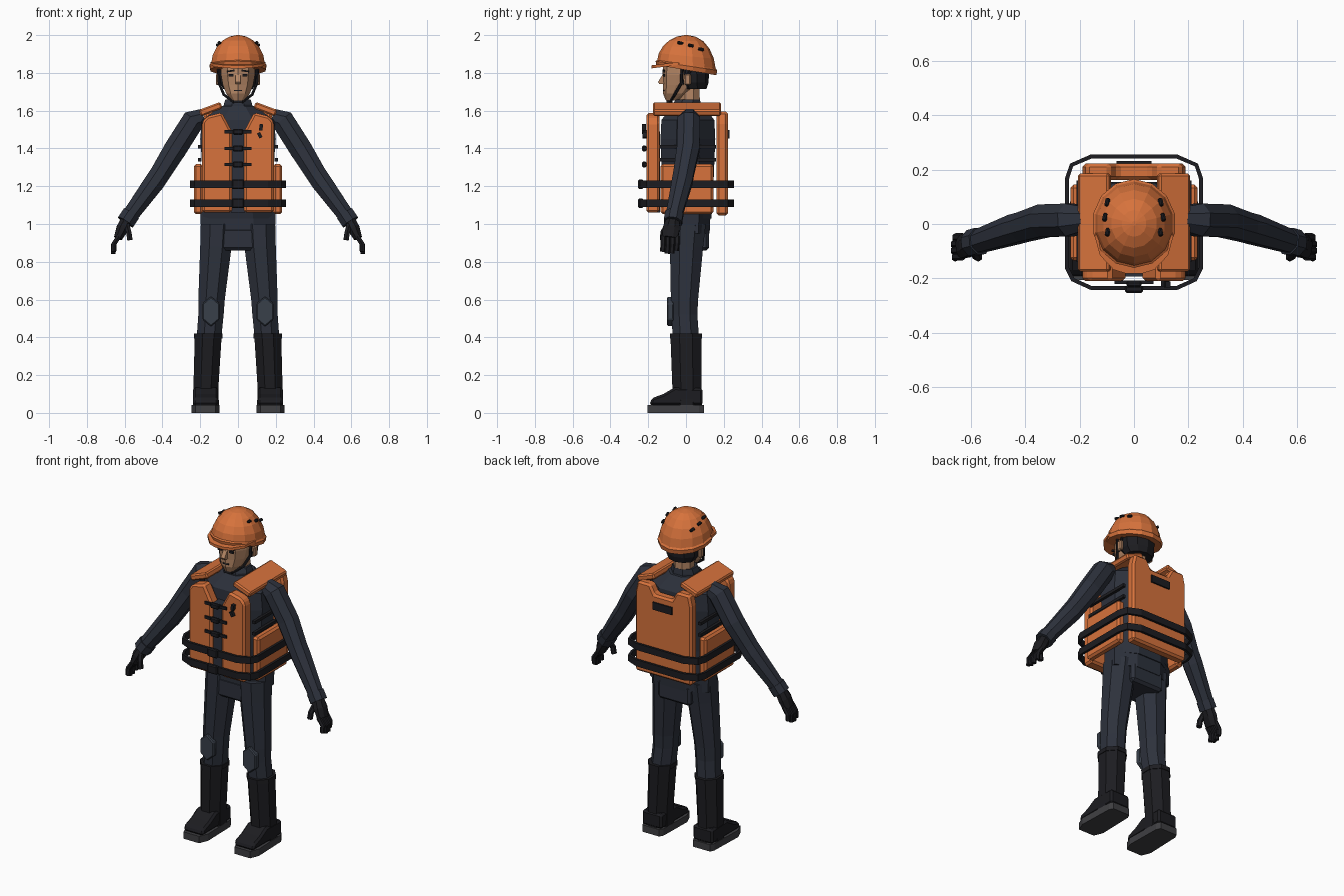
import bpy, bmesh, math
from mathutils import Vector, Matrix

if "Cube" in bpy.data.objects:
    bpy.data.objects.remove(bpy.data.objects["Cube"])


def material(name, r, g, b):
    m = bpy.data.materials.new(name)
    m.diffuse_color = (r, g, b, 1)
    m.use_nodes = True
    m.node_tree.nodes["Principled BSDF"].inputs["Base Color"].default_value = m.diffuse_color
    return m


ORANGE = material("orange_foam", 0.68, 0.17, 0.045)
SUIT = material("navy_suit", 0.026, 0.031, 0.045)
BLACK = material("black_rubber", 0.012, 0.012, 0.015)
PAD = material("pad", 0.04, 0.05, 0.068)
SOLE = material("sole", 0.05, 0.05, 0.055)
SKIN = material("skin", 0.46, 0.24, 0.13)


def finish(name, bm, mat, bevel=0):
    bmesh.ops.recalc_face_normals(bm, faces=bm.faces)
    if bevel:
        sharp = [e for e in bm.edges if e.is_manifold and e.calc_face_angle() > 0.6]
        bmesh.ops.bevel(bm, geom=sharp, offset=bevel, segments=1, affect='EDGES')
    me = bpy.data.meshes.new(name)
    bm.to_mesh(me)
    bm.free()
    ob = bpy.data.objects.new(name, me)
    bpy.context.collection.objects.link(ob)
    me.materials.append(mat)
    return ob


def box(name, loc, size, mat, rot=(0, 0, 0), bevel=0):
    bm = bmesh.new()
    bmesh.ops.create_cube(bm, size=1, matrix=Matrix.Diagonal((*size, 1)))
    ob = finish(name, bm, mat, bevel)
    ob.location, ob.rotation_euler = loc, rot
    return ob


def prism(name, pts, axis, a, b, mat, bevel=0, caps=True):
    """Extrude a 2D profile along an axis from a to b."""
    place = {'x': lambda p, t: (t, p[0], p[1]), 'y': lambda p, t: (p[0], t, p[1]),
             'z': lambda p, t: (p[0], p[1], t)}[axis]
    bm = bmesh.new()
    rings = [[bm.verts.new(place(p, t)) for p in pts] for t in (a, b)]
    for i in range(len(pts)):
        j = (i + 1) % len(pts)
        bm.faces.new((rings[0][i], rings[0][j], rings[1][j], rings[1][i]))
    if caps:
        for r in rings:
            bm.faces.new(r)
    return finish(name, bm, mat, bevel)


def loft(name, stations, mat, n=8, flat=True):
    """Skin rings (x, y, z, rx, ry); rings lie flat or follow the path."""
    bm, rings = bmesh.new(), []
    c = [Vector(s[:3]) for s in stations]
    k = 1 / math.cos(math.pi / n)
    for i, s in enumerate(stations):
        t = Vector((0, 0, 1)) if flat else (c[min(i + 1, len(c) - 1)] - c[max(i - 1, 0)]).normalized()
        u = Vector((0, 1, 0)).cross(t).normalized()
        v = t.cross(u)
        angles = [2 * math.pi * (j + 0.5) / n for j in range(n)]
        rings.append([bm.verts.new(c[i] + k * (u * s[3] * math.cos(a) + v * s[4] * math.sin(a))) for a in angles])
    for p, q in zip(rings, rings[1:]):
        for j in range(n):
            bm.faces.new((p[j], p[(j + 1) % n], q[(j + 1) % n], q[j]))
    bm.faces.new(rings[0])
    bm.faces.new(rings[-1])
    return finish(name, bm, mat)


def rod(name, pts, r, mat, n=6):
    return loft(name, [(*p, r, r) for p in pts], mat, n, flat=False)


# Torso, waist and pelvis
loft("torso", [(0, .025, 1.03, .19, .11), (0, .01, 1.2, .18, .135), (0, .01, 1.45, .2, .145),
               (0, .01, 1.55, .19, .14), (0, .01, 1.625, .09, .085)], SUIT)
loft("waist", [(0, .025, .95, .195, .1), (0, .025, 1.06, .2, .105)], SUIT)
box("pelvis", (0, .022, .92), (.22, .2, .12), SUIT, bevel=.015)
loft("collar", [(0, .005, 1.59, .08, .078), (0, .005, 1.635, .075, .073), (0, .01, 1.66, .066, .064)], SUIT)

# Head and face
loft("neck", [(0, .02, 1.62, .055, .055), (0, .015, 1.73, .055, .055)], SKIN)
loft("head", [(0, -.07, 1.655, .032, .035), (0, -.045, 1.69, .062, .073), (0, -.022, 1.735, .08, .095),
              (0, -.012, 1.79, .09, .108), (0, -.008, 1.86, .09, .105)], SKIN, 10)
loft("hair", [(0, .04, 1.715, .078, .065), (0, .03, 1.75, .096, .085), (0, .025, 1.86, .1, .095)], BLACK, 10)
prism("nose", [(-.118, 1.8), (-.148, 1.752), (-.14, 1.74), (-.1, 1.742)], 'x', -.013, .013, SKIN)
box("mouth", (0, -.112, 1.707), (.04, .02, .007), BLACK)
for s in (-1, 1):
    box("ear", (s * .106, .008, 1.765), (.022, .035, .06), SKIN, bevel=.006)
    box("eye", (s * .038, -.117, 1.787), (.026, .012, .012), BLACK)
    box("eyebrow", (s * .039, -.118, 1.81), (.04, .014, .009), BLACK, rot=(0, s * .15, 0))

# Helmet shell, tilted down toward the back
shell = loft("helmet_shell", [(0, .002, z, r, r * 1.06) for z, r in
             ((1.815, .146), (1.838, .15), (1.846, .142), (1.89, .134), (1.935, .113), (1.97, .083),
              (1.992, .045), (2.0, .008))], ORANGE, 14)
for v in shell.data.vertices:
    v.co.z -= .17 * v.co.y * (2.0 - v.co.z) / .185
half = [(.146, -.04), (.125, -.115), (.075, -.168), (.03, -.182)]
brim = prism("helmet_brim", half + [(-x, y) for x, y in reversed(half)], 'z', 1.834, 1.85, ORANGE)
for v in brim.data.vertices:
    v.co.z += .12 * (v.co.y + .1)
for s in (-1, 1):
    for y, z, x in ((-.03, 1.958, .097), (.025, 1.945, .107), (.08, 1.925, .098)):
        box("helmet_vent", (s * x, y, z), (.016, .03, .016), BLACK, rot=(-.3, s * .7, 0), bevel=.004)
    rod("chin_strap", [(s * .104, -.02, 1.84), (s * .1, -.025, 1.745), (s * .075, -.06, 1.685),
                       (s * .02, -.085, 1.645)], .007, BLACK)
    rod("rear_chin_strap", [(s * .108, .04, 1.84), (s * .099, -.02, 1.74)], .006, BLACK)
box("chin_cup", (0, -.087, 1.648), (.05, .03, .014), BLACK)

# Vest: back panel, centre placket, then mirrored pieces
back = [(.19, 1.045), (.19, 1.53), (.175, 1.595), (.09, 1.595), (.06, 1.54)]
prism("vest_back", back + [(-x, z) for x, z in reversed(back)], 'y', .162, .222, ORANGE, .012)
box("back_patch", (0, .225, 1.475), (.13, .012, .045), BLACK)
box("placket", (0, -.165, 1.275), (.075, .055, .43), SUIT)
for s in (-1, 1):
    front = [(.032, 1.06), (.19, 1.06), (.19, 1.54), (.165, 1.57), (.085, 1.59), (.032, 1.49)]
    prism("vest_front", [(s * x, z) for x, z in front], 'y', -.21, -.14, ORANGE, .012)
    box("shoulder_pad", (s * .145, .005, 1.608), (.122, .36, .036), ORANGE, rot=(0, s * .36, 0), bevel=.008)
    box("side_panel", (s * .21, .005, 1.185), (.048, .28, .265), ORANGE, bevel=.012)
    for z in (1.34, 1.41):
        box("side_lace", (s * .203, .01, z), (.018, .3, .018), BLACK)

# Belts and buckles
right = [(.16, -.242), (.23, -.21), (.253, -.165), (.253, .17), (.235, .222), (.16, .255)]
ring = right + [(-x, y) for x, y in reversed(right)]
for z in (1.11, 1.21):
    belt = prism("belt", ring, 'z', z - .02, z + .02, BLACK, caps=False)
    sol = belt.modifiers.new("thickness", 'SOLIDIFY')
    sol.thickness, sol.offset = .015, -1
    box("belt_buckle", (0, -.24, z), (.066, .026, .052), BLACK, bevel=.006)
for z in (1.315, 1.4, 1.488):
    box("chest_strap", (0, -.214, z), (.145, .012, .017), BLACK)
    box("chest_buckle", (0, -.221, z), (.055, .022, .032), BLACK, bevel=.006)
box("whistle", (.122, -.222, 1.512), (.018, .022, .034), BLACK, rot=(0, .15, 0))
box("whistle_clip", (.115, -.22, 1.47), (.018, .02, .03), BLACK, rot=(0, -.5, 0))

# Limbs
for s in (-1, 1):
    loft("arm", [(s * x, y, z, r, r) for x, y, z, r in
         ((.185, .02, 1.565, .045), (.235, .015, 1.55, .06), (.33, .012, 1.4, .06), (.41, -.012, 1.27, .054),
          (.44, -.02, 1.225, .054), (.575, -.065, 1.04, .042))], SUIT, flat=False)
    rod("cuff", [(s * .565, -.062, 1.055), (s * .595, -.07, 1.01)], .048, SUIT, 8)
    loft("palm", [(s * .585, -.068, 1.03, .03, .034), (s * .613, -.078, .975, .032, .044),
                  (s * .635, -.085, .925, .022, .042)], BLACK, flat=False)
    for i, length in enumerate((.072, .082, .08, .066)):
        y = -.12 + i * .024
        rod("finger", [(s * .63, y, .935), (s * (.636 + length * .3), y, .93 - length * .5),
                       (s * (.632 + length * .35), y - .004, .925 - length)], .0125, BLACK)
    rod("thumb", [(s * .59, -.095, 1.0), (s * .578, -.12, .955), (s * .572, -.122, .915)], .014, BLACK)

    loft("leg", [(s * .112, .01, 1.0, .085, .095), (s * .117, .003, .88, .083, .088),
                 (s * .14, -.008, .6, .07, .072), (s * .143, -.008, .52, .067, .068),
                 (s * .155, 0, .38, .065, .07)], SUIT)
    pad = [(.143 + .05 * dx, .537 + dz) for dx, dz in ((0, .08), (.9, .042), (.9, -.042), (0, -.08), (-.9, -.042), (-.9, .042))]
    prism("knee_pad", [(s * x, z) for x, z in pad], 'y', -.1, -.065, PAD, .006)
    loft("boot_shaft", [(s * .17, .005, .04, .069, .08), (s * .17, .005, .13, .066, .077),
                        (s * .158, 0, .4, .071, .082)], BLACK)
    loft("boot_top", [(s * .158, 0, .395, .075, .086), (s * .157, 0, .42, .075, .086)], BLACK)
    prism("boot_foot", [(.088, .04), (.088, .13), (-.06, .135), (-.12, .1), (-.18, .078), (-.195, .04)], 'x',
          s * .105, s * .238, BLACK, .012)
    toe = [(.115, .095), (.228, .095), (.24, .07), (.247, -.15), (.225, -.205), (.12, -.205), (.097, -.15), (.102, .07)]
    prism("boot_sole", [(s * x, y) for x, y in toe], 'z', 0, .042, SOLE)
